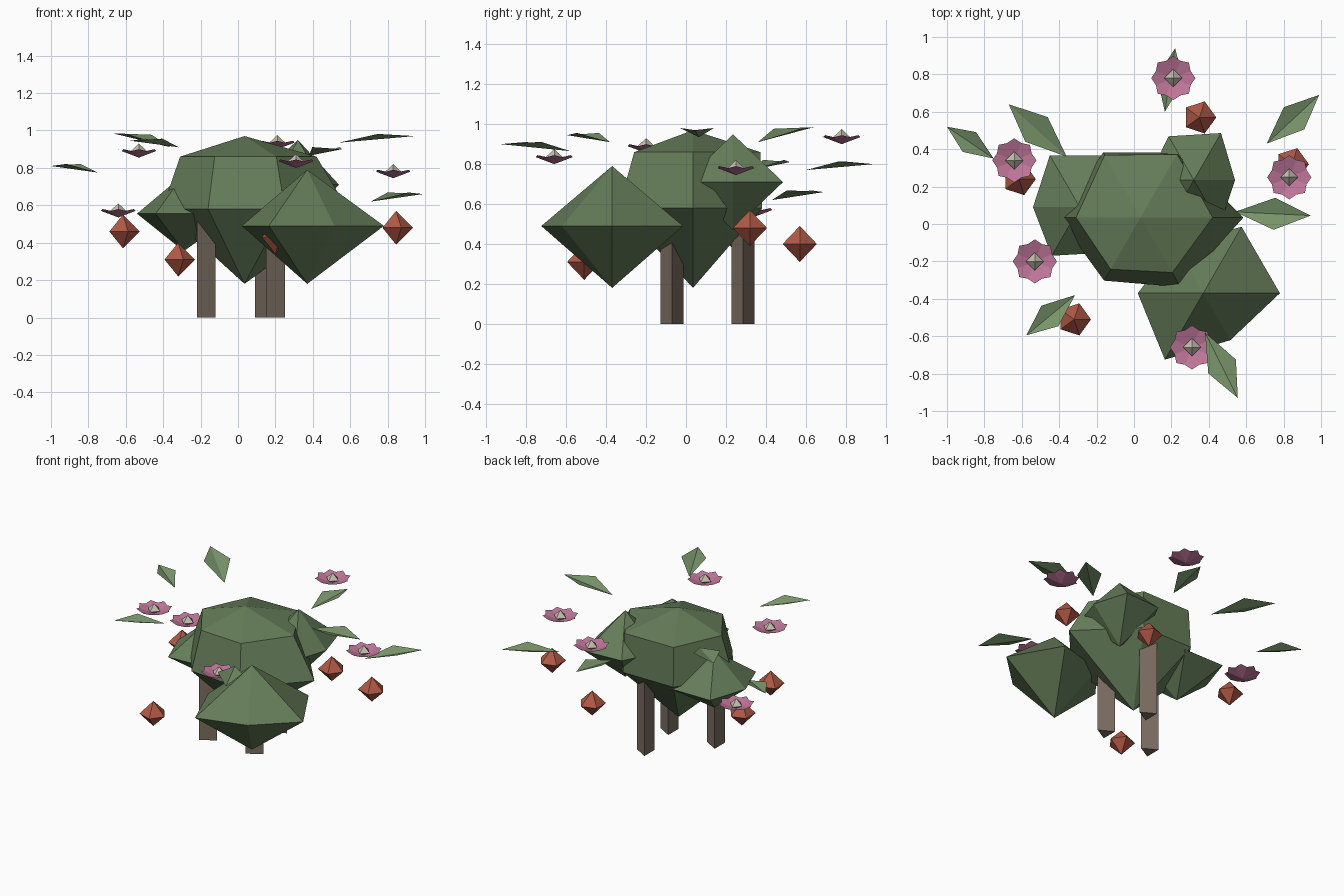
import bpy
from math import cos, sin, tau
from mathutils import Vector

if "Cube" in bpy.data.objects:
    bpy.data.objects.remove(bpy.data.objects["Cube"])


def material(name, rgb):
    m = bpy.data.materials.new(name)
    m.diffuse_color = (*rgb, 1)
    m.use_nodes = True
    m.node_tree.nodes["Principled BSDF"].inputs["Base Color"].default_value = m.diffuse_color
    return m


BUSH = material("bush_green", (0.13, 0.205, 0.10))
LEAF = material("leaf_green", (0.19, 0.30, 0.145))
BARK = material("bark", (0.20, 0.155, 0.12))
BERRY = material("berry_red", (0.44, 0.10, 0.06))
PETAL = material("petal_pink", (0.52, 0.18, 0.32))
HEART = material("flower_cream", (0.56, 0.52, 0.43))


def add(name, verts, faces, mat):
    me = bpy.data.meshes.new(name)
    me.from_pydata(verts, [], faces)
    me.materials.append(mat)
    me.update()
    ob = bpy.data.objects.new(name, me)
    bpy.context.collection.objects.link(ob)
    return ob


def faceted(name, center, top, bottom, rings, mat):
    """Apex-to-apex solid; each ring is (z, radii), listed from the bottom up."""
    x, y = center
    n = len(rings[0][1])
    verts = [(x, y, bottom)]
    for z, radii in rings:
        verts += [(x + r * cos(tau * i / n), y + r * sin(tau * i / n), z)
                  for i, r in enumerate(radii)]
    verts.append((x, y, top))
    last = len(verts) - 1
    faces = []
    for i in range(n):
        j = (i + 1) % n
        faces.append((0, 1 + j, 1 + i))
        for k in range(len(rings) - 1):
            a = 1 + k * n
            faces.append((a + i, a + j, a + n + j, a + n + i))
        a = 1 + (len(rings) - 1) * n
        faces.append((a + i, a + j, last))
    return add(name, verts, faces, mat)


# Foliage masses: uneven six-sided lumps
faceted("main_foliage", (0.035, 0.035), 0.97, 0.18,
        [(0.58, (0.55, 0.40, 0.40, 0.44, 0.39, 0.43)),
         (0.86, (0.385, 0.39, 0.385, 0.345, 0.32, 0.34))], BUSH)
faceted("front_foliage", (0.37, -0.37), 0.79, 0.18,
        [(0.49, (0.41, 0.41, 0.30, 0.35, 0.41, 0.29))], BUSH)
faceted("left_foliage", (-0.29, 0.09), 0.765, 0.355,
        [(0.555, (0.28, 0.32, 0.32, 0.25, 0.30, 0.28))], BUSH)
faceted("back_foliage", (0.32, 0.235), 0.95, 0.47,
        [(0.71, (0.22, 0.29, 0.27, 0.25, 0.25, 0.28))], BUSH)

# Stems: three-sided posts
for i, (x, y) in enumerate([(-0.187, -0.07), (0.184, -0.07), (0.125, 0.285)]):
    n, r = 3, 0.067
    ring = [(x + r * cos(tau * k / n), y + r * sin(tau * k / n)) for k in range(n)]
    verts = [(*p, 0) for p in ring] + [(*p, 0.56) for p in ring]
    faces = [tuple(reversed(range(n))), tuple(range(n, 2 * n))]
    faces += [(k, (k + 1) % n, n + (k + 1) % n, n + k) for k in range(n)]
    add(f"stem_{i + 1}", verts, faces, BARK)

# Berries
for i, (x, y, z) in enumerate([(0.845, 0.32, 0.48), (0.35, 0.57, 0.40), (-0.615, 0.24, 0.46),
                               (-0.32, -0.51, 0.31), (0.20, -0.49, 0.43)]):
    r = 0.09
    faceted(f"berry_{i + 1}", (x, y), z + r, z - r, [(z, [r] * 5)], BERRY)

# Leaves: folded diamonds from base to tip
LEAVES = [((-0.36, 0.36, 0.91), (-0.67, 0.64, 0.985)),
          ((-0.75, 0.35, 0.775), (-1.0, 0.52, 0.81)),
          ((0.71, 0.43, 0.62), (0.99, 0.69, 0.66)),
          ((0.54, 0.065, 0.935), (0.945, 0.045, 0.97)),
          ((0.38, -0.58, 0.865), (0.555, -0.93, 0.9)),
          ((-0.315, -0.38, 0.91), (-0.575, -0.595, 0.945)),
          ((0.165, 0.6, 0.77), (0.22, 0.94, 0.8))]
for i, (base, tip) in enumerate(LEAVES):
    base, tip = Vector(base), Vector(tip)
    along = tip - base
    side = Vector((-along.y, along.x, 0)).normalized() * along.length * 0.21
    mid = base + along * 0.52
    up = Vector((0, 0, 0.028))
    add(f"leaf_{i + 1}", [base, mid + side + up, tip, mid - side + up],
        [(0, 2, 1), (0, 3, 2)], LEAF)

# Flowers: shallow ragged cup with a small pointed heart
for i, (x, y, z) in enumerate([(0.21, 0.78, 0.935), (0.83, 0.25, 0.78), (-0.64, 0.34, 0.57),
                               (-0.53, -0.2, 0.89), (0.31, -0.66, 0.835)]):
    n = 16
    verts = [(x, y, z - 0.035)]
    for k in range(n):
        r, dz = ((0.118, 0.01), (0.1, 0.0))[k % 2]
        verts.append((x + r * cos(tau * k / n), y + r * sin(tau * k / n), z + dz))
    add(f"flower_petals_{i + 1}", verts,
        [(0, k + 1, (k + 1) % n + 1) for k in range(n)], PETAL)
    faceted(f"flower_heart_{i + 1}", (x, y), z + 0.04, z - 0.03,
            [(z - 0.005, [0.048] * 4)], HEART)
